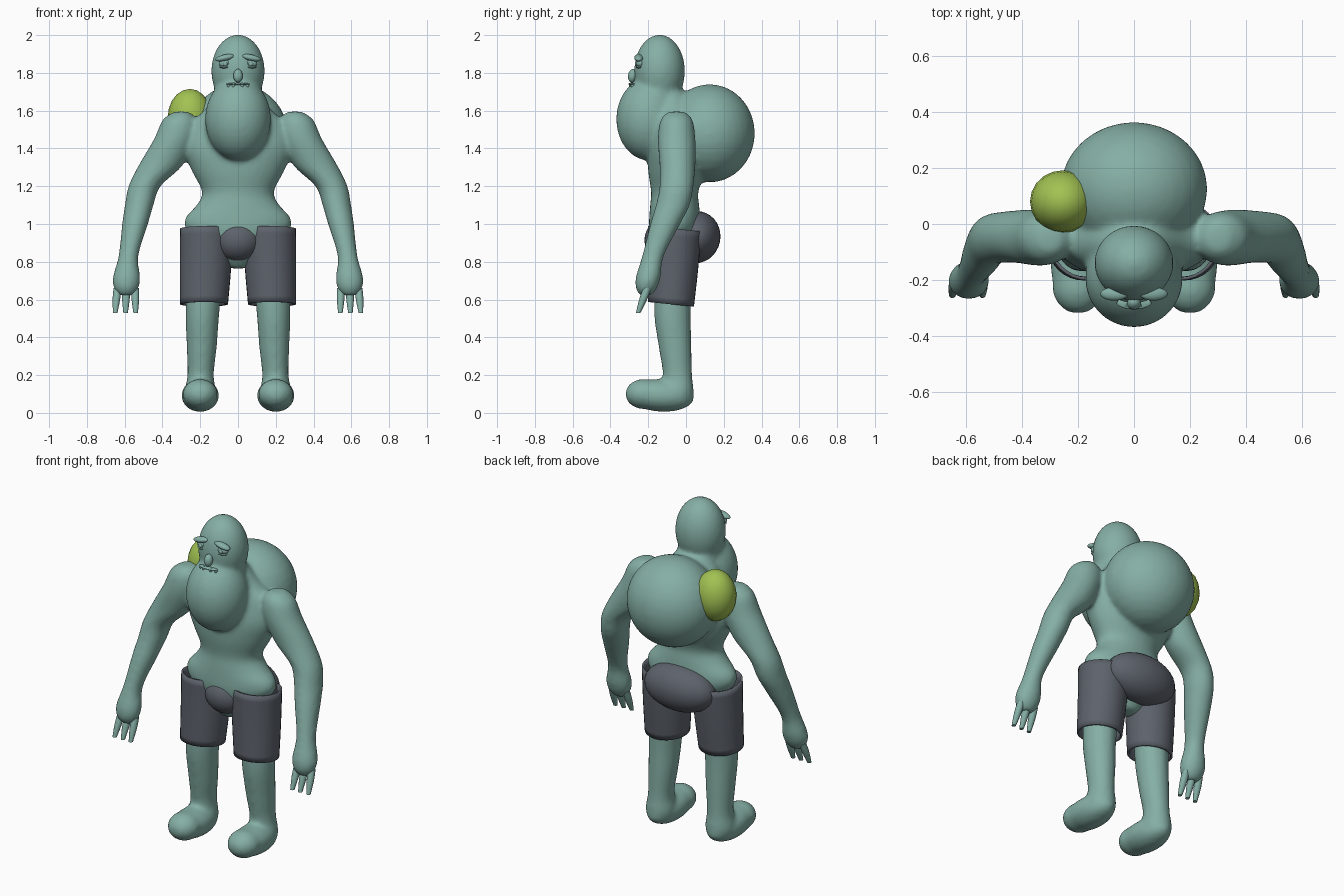
import bpy, bmesh, math
from mathutils import Matrix, Vector

if "Cube" in bpy.data.objects:
    bpy.data.objects.remove(bpy.data.objects["Cube"])


def material(name, rgb):
    m = bpy.data.materials.new(name)
    m.diffuse_color = (*rgb, 1)
    m.use_nodes = True
    m.node_tree.nodes["Principled BSDF"].inputs["Base Color"].default_value = m.diffuse_color
    return m


SKIN = material("teal skin", (0.235, 0.43, 0.375))
CLOTH = material("slate cloth", (0.11, 0.125, 0.15))
GREEN = material("lime green", (0.36, 0.54, 0.085))


def finish(name, bm, mat, angle=50):
    bmesh.ops.recalc_face_normals(bm, faces=bm.faces)
    me = bpy.data.meshes.new(name)
    bm.to_mesh(me)
    bm.free()
    me.materials.append(mat)
    for p in me.polygons:
        p.use_smooth = True
    me.set_sharp_from_angle(angle=math.radians(angle))
    ob = bpy.data.objects.new(name, me)
    bpy.context.collection.objects.link(ob)
    return ob


def ball(bm, c, r, tilt=0, axis='X', seg=32):
    mat = (Matrix.Translation(c) @ Matrix.Rotation(math.radians(tilt), 4, axis)
           @ Matrix.Diagonal((*r, 1)))
    bmesh.ops.create_uvsphere(bm, u_segments=seg, v_segments=seg // 2, radius=1, matrix=mat)


def spline(keys, steps):
    """Smooth interpolation through section tuples."""
    out = []
    for i in range(len(keys) - 1):
        a, b = keys[max(i - 1, 0)], keys[i]
        c, d = keys[i + 1], keys[min(i + 2, len(keys) - 1)]
        for s in range(steps):
            t = s / steps
            out.append([0.5 * (2 * q + (r - p) * t + (2 * p - 5 * q + 4 * r - w) * t * t
                               + (3 * q - p - 3 * r + w) * t ** 3)
                        for p, q, r, w in zip(a, b, c, d)])
    return out + [list(keys[-1])]


def tube(bm, keys, side=1, steps=5, seg=32, caps=True, slant=0):
    """Loft of level elliptical sections (z, x, y, rx, ry)."""
    rings = []
    for z, x, y, rx, ry in spline(keys, steps):
        ring = []
        for k in range(seg):
            a = math.tau * k / seg
            dy = ry * math.sin(a)
            ring.append(bm.verts.new((side * (x + rx * math.cos(a)), y + dy, z + slant * dy)))
        rings.append(ring)
    for r0, r1 in zip(rings, rings[1:]):
        for k in range(seg):
            j = (k + 1) % seg
            bm.faces.new((r0[k], r0[j], r1[j], r1[k]))
    if caps:
        bm.faces.new(rings[0])
        bm.faces.new(rings[-1])


# Body: torso, hump, head, jaw and limbs fused into one soft skin
bm = bmesh.new()
tube(bm, [(0.765, 0, -0.06, 0.05, 0.05), (0.85, 0, -0.06, 0.15, 0.11),
          (0.96, 0, -0.06, 0.27, 0.135), (1.03, 0, -0.06, 0.28, 0.135),
          (1.10, 0, -0.06, 0.22, 0.13), (1.17, 0, -0.06, 0.19, 0.125),
          (1.28, 0, -0.05, 0.245, 0.15), (1.40, 0, -0.05, 0.29, 0.15),
          (1.52, 0, -0.05, 0.27, 0.125), (1.60, 0, -0.06, 0.18, 0.11),
          (1.70, 0, -0.08, 0.10, 0.08)])
ball(bm, (0, 0.125, 1.48), (0.263, 0.24, 0.26))
ball(bm, (0, -0.14, 1.81), (0.142, 0.135, 0.193))
ball(bm, (0, -0.15, 1.70), (0.128, 0.13, 0.13))
ball(bm, (0, -0.195, 1.555), (0.175, 0.175, 0.22))
for s in (-1, 1):
    tube(bm, [(1.595, 0.30, -0.05, 0.04, 0.045), (1.55, 0.31, -0.05, 0.09, 0.085),
              (1.45, 0.335, -0.05, 0.11, 0.1), (1.31, 0.41, -0.045, 0.117, 0.095),
              (1.20, 0.495, -0.05, 0.085, 0.09), (1.10, 0.523, -0.07, 0.076, 0.09),
              (1.00, 0.545, -0.11, 0.069, 0.08), (0.83, 0.58, -0.175, 0.053, 0.058),
              (0.72, 0.59, -0.2, 0.073, 0.066), (0.66, 0.592, -0.21, 0.066, 0.056),
              (0.62, 0.592, -0.215, 0.035, 0.03)], s)
    tube(bm, [(0.90, 0.165, -0.06, 0.1, 0.1), (0.55, 0.187, -0.072, 0.09, 0.098),
              (0.35, 0.192, -0.058, 0.08, 0.087), (0.20, 0.198, -0.045, 0.07, 0.078),
              (0.10, 0.20, -0.05, 0.085, 0.09), (0.03, 0.20, -0.06, 0.06, 0.07)], s)
    ball(bm, (s * 0.2, -0.135, 0.092), (0.1, 0.18, 0.086), -4)
    ball(bm, (s * 0.2, -0.225, 0.1), (0.093, 0.097, 0.08))
body = finish("body", bm, SKIN)
fuse = body.modifiers.new("fuse", 'REMESH')
fuse.mode = 'VOXEL'
fuse.voxel_size = 0.0125
fuse.use_smooth_shade = True
soft = body.modifiers.new("soften", 'SMOOTH')
soft.factor = 0.5
soft.iterations = 12

# Fingers: three tapered digits per hand
bm = bmesh.new()
for s in (-1, 1):
    for base, tip in ((0.545, 0.542), (0.592, 0.595), (0.638, 0.650)):
        tube(bm, [(0.66, base, -0.205, 0.021, 0.022), (0.60, (base + tip) / 2, -0.227, 0.020, 0.021),
                  (0.53, tip, -0.253, 0.012, 0.012)], s, steps=3, seg=12)
finish("fingers", bm, SKIN)

# Shorts: two open cloth legs
bm = bmesh.new()
for s in (-1, 1):
    tube(bm, [(0.575, 0.18, -0.08, 0.127, 0.122), (0.77, 0.172, -0.068, 0.136, 0.132),
              (0.975, 0.166, -0.06, 0.141, 0.142)], s, steps=4, caps=False, slant=-0.1)
shorts = finish("shorts_legs", bm, CLOTH)
thick = shorts.modifiers.new("cloth thickness", 'SOLIDIFY')
thick.thickness = 0.012

# Shorts: front pouch with flat waist edge
bm = bmesh.new()
ball(bm, (0, -0.105, 0.915), (0.125, 0.115, 0.115))
geom = bm.verts[:] + bm.edges[:] + bm.faces[:]
cut = bmesh.ops.bisect_plane(bm, geom=geom, plane_co=(0, 0, 0.995), plane_no=(0, 0, 1),
                             clear_outer=True)
bmesh.ops.holes_fill(bm, edges=[e for e in bm.edges if e.is_boundary])
finish("shorts_front", bm, CLOTH)

# Shorts: rounded seat
bm = bmesh.new()
ball(bm, (0, 0.055, 0.93), (0.225, 0.127, 0.138), -12)
finish("shorts_seat", bm, CLOTH)

# Green lump on the shoulder side of the hump
bm = bmesh.new()
ball(bm, (-0.255, 0.08, 1.565), (0.117, 0.112, 0.15), seg=20)
finish("green_lump", bm, GREEN)

# Face: brows, eyes and lower lids
for s, side in ((-1, "right"), (1, "left")):
    bm = bmesh.new()
    ball(bm, (s * 0.07, -0.25, 1.88), (0.052, 0.024, 0.017), s * 12, 'Y', 20)
    finish(side + "_brow", bm, SKIN)
    bm = bmesh.new()
    ball(bm, (s * 0.068, -0.243, 1.85), (0.034, 0.022, 0.022), seg=20)
    ball(bm, (s * 0.068, -0.262, 1.847), (0.013, 0.008, 0.012), seg=12)
    ball(bm, (s * 0.068, -0.246, 1.831), (0.03, 0.02, 0.008), seg=16)
    finish(side + "_eye", bm, SKIN)

# Nose
bm = bmesh.new()
ball(bm, (0, -0.283, 1.785), (0.025, 0.024, 0.036), -10, seg=20)
finish("nose", bm, SKIN)

# Mouth: thin lip with small teeth
bm = bmesh.new()
ball(bm, (0, -0.283, 1.741), (0.062, 0.022, 0.007), seg=20)
for x, h in ((-0.05, 0.012), (-0.024, 0.017), (0.022, 0.017), (0.05, 0.012)):
    ball(bm, (x, -0.297 + abs(x) * 0.3, 1.733), (0.009, 0.011, h), seg=12)
finish("mouth_and_teeth", bm, SKIN)
